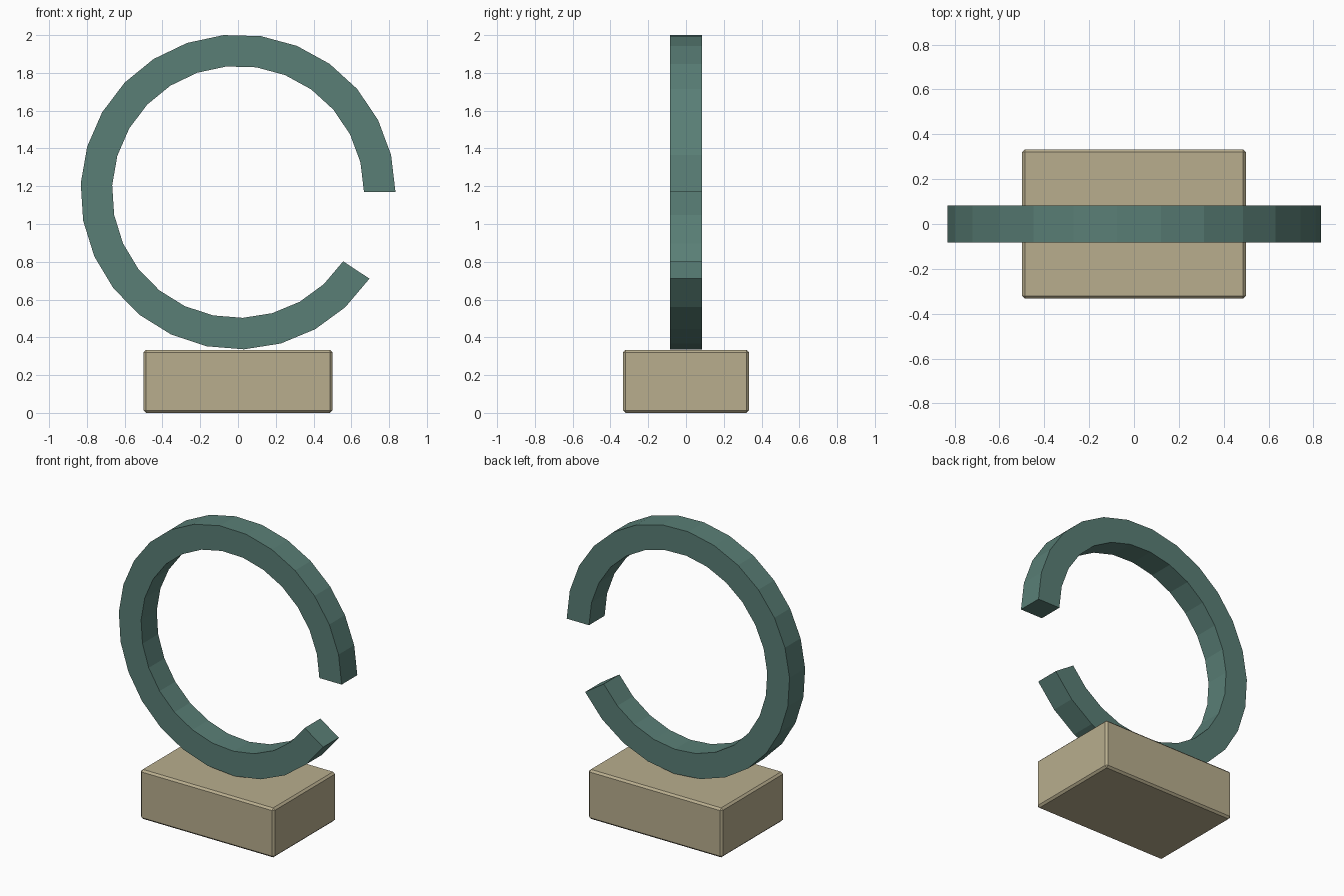
import bpy, bmesh, math

if "Cube" in bpy.data.objects:
    bpy.data.objects.remove(bpy.data.objects["Cube"])

def finish(bm, name, color):
    bmesh.ops.recalc_face_normals(bm, faces=bm.faces)
    me = bpy.data.meshes.new(name)
    bm.to_mesh(me)
    bm.free()
    mat = bpy.data.materials.new(name + "_material")
    mat.diffuse_color = color
    mat.use_nodes = True
    mat.node_tree.nodes["Principled BSDF"].inputs["Base Color"].default_value = mat.diffuse_color
    me.materials.append(mat)
    ob = bpy.data.objects.new(name, me)
    bpy.context.collection.objects.link(ob)
    return ob

# Base block with a small chamfer
bm = bmesh.new()
bmesh.ops.create_cube(bm, size=1)
for v in bm.verts:
    v.co = (v.co.x, v.co.y * 0.666, (v.co.z + 0.5) * 0.334)
base = finish(bm, "base", (0.48, 0.42, 0.27, 1))
bevel = base.modifiers.new("chamfer", 'BEVEL')
bevel.width = 0.013
bevel.segments = 1

# Open ring: square section swept through a 5.7 radian arc
STEPS, SWEEP = 24, 5.7
R_OUT, R_IN, HALF, CENTRE_Z = 0.8337, 0.667, 0.0835, 1.1697
bm = bmesh.new()
loops = []
for i in range(STEPS + 1):
    a = SWEEP * i / STEPS
    loops.append([bm.verts.new((r * math.cos(a), y, CENTRE_Z + r * math.sin(a)))
                  for r, y in ((R_IN, -HALF), (R_OUT, -HALF), (R_OUT, HALF), (R_IN, HALF))])
for p, q in zip(loops, loops[1:]):
    for k in range(4):
        n = (k + 1) % 4
        bm.faces.new((p[k], p[n], q[n], q[k]))
bm.faces.new(loops[0])
bm.faces.new(loops[-1])
finish(bm, "open_ring", (0.10, 0.21, 0.18, 1))
